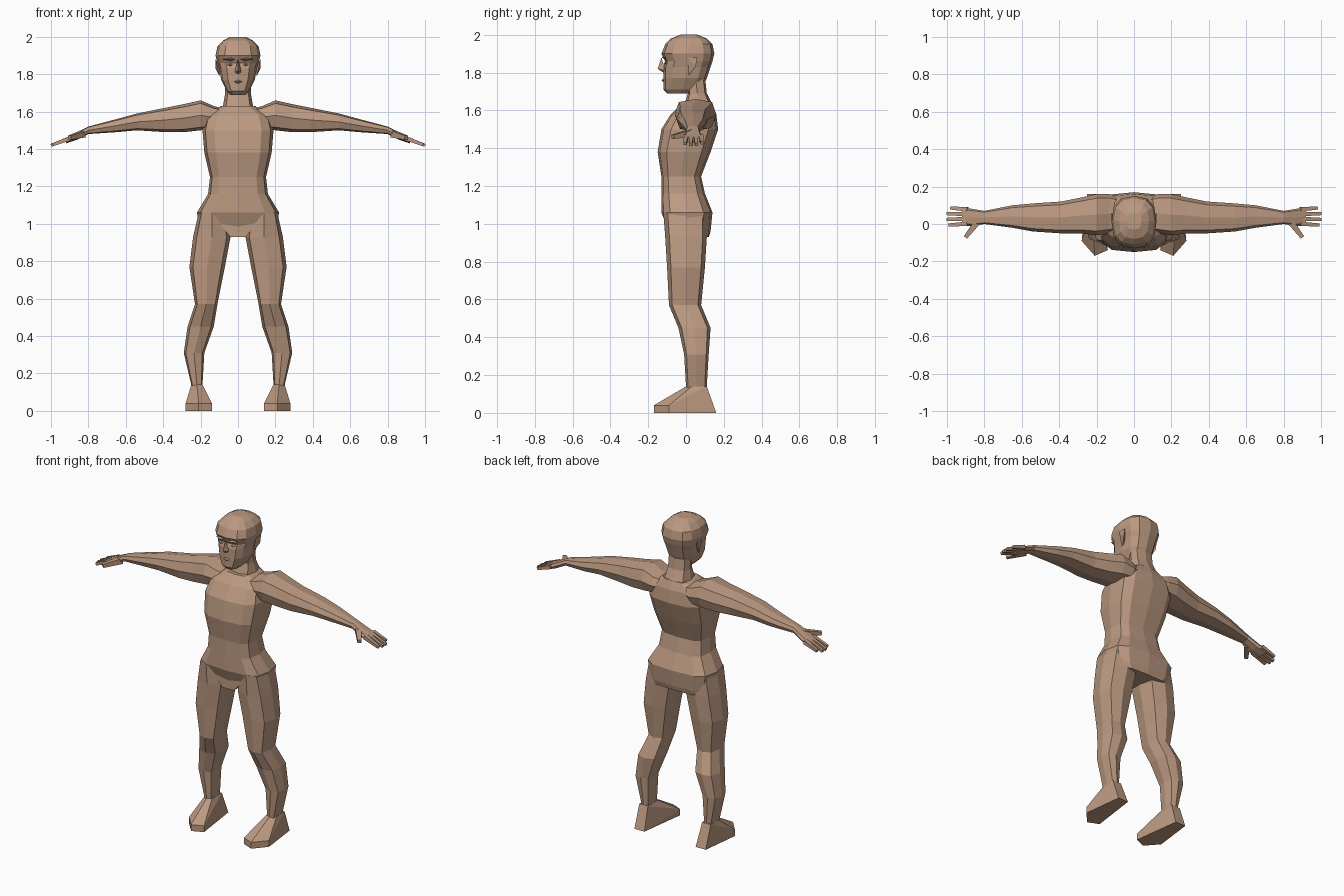
import bpy, bmesh, math
from mathutils import Vector

if "Cube" in bpy.data.objects:
    bpy.data.objects.remove(bpy.data.objects["Cube"], do_unlink=True)

SKIN = (.5, .32, .22, 1)
skin = bpy.data.materials.new("skin")
skin.use_nodes = True
skin.diffuse_color = SKIN
skin.node_tree.nodes["Principled BSDF"].inputs["Base Color"].default_value = SKIN


def finish(bm, name, paired):
    """Turn a bmesh into one central object or a left and right pair."""
    sides = (("left_", 1), ("right_", -1)) if paired else (("", 1),)
    for prefix, sign in sides:
        copy = bm.copy()
        for vert in copy.verts:
            vert.co.x *= sign
        bmesh.ops.recalc_face_normals(copy, faces=copy.faces)
        mesh = bpy.data.meshes.new(prefix + name)
        copy.to_mesh(mesh)
        copy.free()
        mesh.materials.append(skin)
        part = bpy.data.objects.new(prefix + name, mesh)
        bpy.context.collection.objects.link(part)
    bm.free()


def squircle(angle, power):
    """Point on a rounded square of half size one."""
    def soften(value):
        return math.copysign(abs(round(value, 6)) ** power, value)
    return soften(math.cos(angle)), soften(math.sin(angle))


def loft(name, rings, sideways=False, sides=8, power=.65, paired=False):
    """Skin rings of (position, a_min, a_max, b_min, b_max), upward or sideways."""
    bm = bmesh.new()
    loops = []
    for position, a_min, a_max, b_min, b_max in rings:
        loop = []
        for i in range(sides):
            u, v = squircle(math.tau * i / sides, power)
            a = (a_min + a_max + u * (a_max - a_min)) / 2
            b = (b_min + b_max + v * (b_max - b_min)) / 2
            loop.append(bm.verts.new((position, a, b) if sideways else (a, b, position)))
        loops.append(loop)
    for low, high in zip(loops, loops[1:]):
        for i in range(sides):
            bm.faces.new((low[i - 1], low[i], high[i], high[i - 1]))
    bm.faces.new(loops[0])
    bm.faces.new(loops[-1])
    finish(bm, name, paired)


def trunk(name, rings, **options):
    """Loft centred on x from rings of (height, half width, front, back)."""
    loft(name, [(z, -half, half, front, back) for z, half, front, back in rings], **options)


def hull(name, points, paired=False):
    """Wrap a few points in a faceted solid."""
    bm = bmesh.new()
    for point in points:
        bm.verts.new(point)
    result = bmesh.ops.convex_hull(bm, input=bm.verts[:])
    inside = [g for g in result["geom_interior"] if isinstance(g, bmesh.types.BMVert)]
    bmesh.ops.delete(bm, geom=inside, context="VERTS")
    finish(bm, name, paired)


def diamond(name, centre, size, paired=False):
    """Faceted bump with one corner along each direction."""
    centre = Vector(centre)
    corners = []
    for axis, reach in enumerate(size):
        step = Vector()
        step[axis] = reach
        corners += [centre + step, centre - step]
    hull(name, corners, paired)


def digit(name, start, end, thick, thin):
    """Square finger, tapering from thick to thin."""
    start, end = Vector(start), Vector(end)
    across = (end - start).cross(Vector((0, 0, 1))).normalized()
    up = across.cross((end - start).normalized())
    corners = []
    for point, radius in ((start, thick), (end, thin)):
        for turn in (up + across, up - across, -up - across, across - up):
            corners.append(point + radius * turn)
    hull(name, corners, True)


# Torso, from the seat up to the collar
trunk("torso", [
    (.93, .17, .02, .12), (.96, .2, -.09, .13), (1.06, .22, -.13, .14),
    (1.16, .16, -.13, .1), (1.25, .15, -.13, .08), (1.38, .18, -.15, .13),
    (1.5, .19, -.13, .17), (1.58, .17, -.08, .16), (1.63, .09, -.03, .14),
], sides=12, power=.6)
hull("groin", [(x, y, z) for half, z in ((.13, 1.03), (.04, .93))
               for x in (-half, half) for y in (-.1, .06)])

# Neck and head
trunk("neck", [(1.54, .11, -.05, .15), (1.63, .08, -.01, .14),
               (1.69, .07, .01, .11), (1.78, .07, 0, .1)])
trunk("head", [
    (1.69, .04, -.1, .04), (1.71, .06, -.12, .08), (1.77, .09, -.12, .11),
    (1.83, .1, -.12, .13), (1.86, .11, -.11, .14), (1.9, .12, -.13, .15),
    (1.95, .11, -.11, .14), (1.98, .08, -.08, .11), (2, .04, -.03, .06),
], sides=12, power=.75)

# Facial features
hull("nose", [(0, -.13, 1.88), (0, -.15, 1.82), (0, -.12, 1.8),
              (-.02, -.11, 1.81), (.02, -.11, 1.81)])
diamond("lips", (0, -.11, 1.76), (.03, .02, .02))
diamond("brow", (.04, -.11, 1.88), (.04, .02, .01), True)
diamond("eye", (.04, -.1, 1.85), (.02, .02, .01), True)
hull("ear", [(x, y, z) for x, z, front, back in ((.1, 1.79, .01, .02), (.12, 1.88, .01, .06))
             for y in (front, back)] + [(.09, .03, 1.83), (.12, .05, 1.83)], True)

# Arms, from the collar to the palm
loft("arm", [
    (.06, -.03, .14, 1.54, 1.61), (.13, -.05, .16, 1.51, 1.63),
    (.2, -.06, .16, 1.5, 1.66), (.29, -.05, .14, 1.49, 1.64),
    (.39, -.05, .12, 1.49, 1.62), (.54, -.04, .11, 1.5, 1.59),
    (.65, -.02, .1, 1.49, 1.56), (.8, 0, .07, 1.48, 1.52),
    (.86, -.01, .08, 1.45, 1.49), (.92, -.01, .09, 1.43, 1.46),
], sideways=True, paired=True)

# Fingers fan out and slope down from the palm
fingers = {"index": .99, "middle": 1, "ring": 1, "little": .98}
for i, (label, tip) in enumerate(fingers.items()):
    spread = i - 1.5
    digit(label + "_finger", (.89, .04 + spread * .026, 1.46),
          (tip, .04 + spread * .03, 1.46 - (tip - .89) * .37), .012, .008)
digit("thumb", (.83, .02, 1.48), (.9, -.07, 1.46), .018, .011)

# Legs, from the ankle to the hip
loft("leg", [
    (.1, .18, .25, 0, .12), (.14, .19, .25, 0, .11), (.31, .18, .29, -.01, .12),
    (.45, .13, .27, -.04, .13), (.57, .11, .23, -.09, .08), (.77, .07, .26, -.1, .1),
    (.93, .04, .24, -.11, .11), (1.06, .07, .21, -.12, .11),
], paired=True)

# Feet, wedges from the ankle down to a flat sole
heel = [(.18, .16), (.25, .16)]
toes = [(.28, -.09), (.21, -.17), (.14, -.14)]
ankle = [(.19, .01), (.22, 0), (.25, .03), (.25, .11), (.19, .11)]
hull("foot", [(x, y, z) for outline, z in ((heel + toes, 0), (toes, .04), (ankle, .14))
              for x, y in outline], True)
